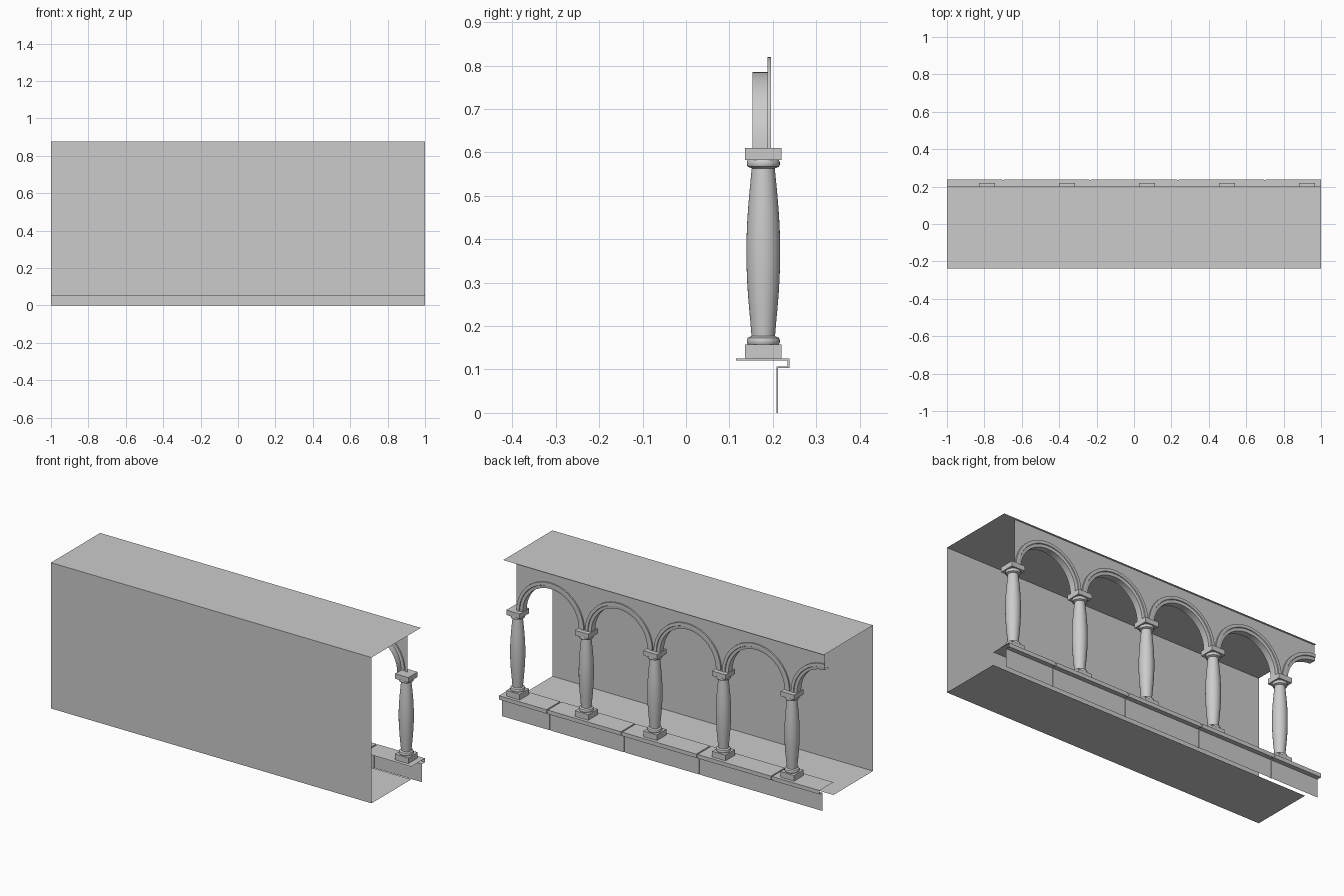
import bpy, bmesh, math

if "Cube" in bpy.data.objects:
    bpy.data.objects.remove(bpy.data.objects["Cube"])

PITCH = 1.925 / 4.5          # column spacing
X0, YC = 0.925, 0.178        # first column, column centre line
SPRING, TOP = 0.61, 0.875    # arch springing and ceiling heights


def finish(name, bm, angle=None):
    bmesh.ops.remove_doubles(bm, verts=bm.verts, dist=1e-5)
    bmesh.ops.recalc_face_normals(bm, faces=bm.faces)
    me = bpy.data.meshes.new(name)
    bm.to_mesh(me)
    bm.free()
    ob = bpy.data.objects.new(name, me)
    bpy.context.collection.objects.link(ob)
    if angle:
        bpy.ops.object.select_all(action='DESELECT')
        ob.select_set(True)
        bpy.context.view_layer.objects.active = ob
        bpy.ops.object.shade_smooth_by_angle(angle=math.radians(angle))
    return ob


def loft(bm, rows, closed=False):
    """Skin a list of equal-length point rows with quads."""
    vs = [[bm.verts.new(p) for p in r] for r in rows]
    pairs = list(zip(vs, vs[1:])) + ([(vs[-1], vs[0])] if closed else [])
    for a, b in pairs:
        for i in range(len(a) - 1):
            bm.faces.new((a[i], a[i + 1], b[i + 1], b[i]))


def box(bm, cx, half, z0, z1):
    verts = bmesh.ops.create_cube(bm, size=1)['verts']
    bmesh.ops.scale(bm, vec=(2 * half, 2 * half, z1 - z0), verts=verts)
    bmesh.ops.translate(bm, vec=(cx, YC, (z0 + z1) / 2), verts=verts)


# Floor, back wall and ceiling: one open folded sheet
room = [(0.115, 0.053), (-0.238, 0.053), (-0.238, TOP), (0.2, TOP)]
bm = bmesh.new()
loft(bm, [[(x, y, z) for y, z in room] for x in (-1, 1)])
finish("room_shell", bm)

# Stone ledge and plinth with narrow recessed joints
outer = [(0.115, 0.125), (0.238, 0.125), (0.238, 0.103), (0.212, 0.103), (0.212, 0)]
inner = [(0.115, 0.121), (0.234, 0.121), (0.234, 0.107), (0.208, 0.107), (0.208, 0)]
stations = [(-1, outer)]
for j in (-0.7, -0.235, 0.235, 0.7):
    stations += [(j - 0.004, outer), (j - 0.004, inner),
                 (j + 0.004, inner), (j + 0.004, outer)]
stations.append((1, outer))
bm = bmesh.new()
loft(bm, [[(x, y, z) for y, z in prof] for x, prof in stations])
finish("ledge_blocks", bm)

# Columns: square blocks, rounded collars and a swelling shaft
N = 32
shaft = [(0.032, 0.157), (0.036, 0.158), (0.038, 0.162), (0.038, 0.168),
         (0.036, 0.173), (0.031, 0.175), (0.027, 0.177)]
for i in range(1, 12):
    t = i / 12
    shaft.append((0.0265 + 0.0125 * math.sin(math.pi * t), 0.177 + 0.386 * t))
shaft += [(0.0265, 0.563), (0.031, 0.565), (0.036, 0.567), (0.038, 0.571),
          (0.038, 0.578), (0.036, 0.582)]
for k in range(5):
    cx = X0 - k * PITCH
    bm = bmesh.new()
    loft(bm, [[(cx + r * math.cos(a), YC + r * math.sin(a), z) for r, z in shaft]
              for a in (2 * math.pi * i / N for i in range(N))], closed=True)
    finish(f"column_shaft_{k + 1}", bm, 40)
    bm = bmesh.new()
    box(bm, cx, 0.042, 0.125, 0.157)
    box(bm, cx, 0.042, 0.582, SPRING)
    finish(f"column_blocks_{k + 1}", bm)

# Arches: moulded rim, soffit, and the wall sheet above them
rim = [(0.21, 0.188), (0.21, 0.196), (0.193, 0.196), (0.191, 0.192),
       (0.175, 0.19), (0.175, 0.153)]
for k in range(5):
    cx = X0 - (k + 0.5) * PITCH
    half = k == 4                       # last arch stops at its crown
    steps = 12 if half else 24
    angs = [math.pi * i / 24 for i in range(steps + 1)]
    bm = bmesh.new()
    loft(bm, [[(cx + r * math.cos(a), y, SPRING + r * math.sin(a)) for r, y in rim]
              for a in angs])
    finish(f"arch_{k + 1}", bm, 30)
    edge = [(cx + 0.2 * math.cos(a), SPRING + 0.2 * math.sin(a)) for a in angs]
    edge.insert(0, (cx + PITCH / 2, SPRING))
    if not half:
        edge.append((cx - PITCH / 2, SPRING))
    bm = bmesh.new()
    loft(bm, [[(x, 0.188, z), (x, 0.188, TOP)] for x, z in edge])
    finish(f"arch_wall_{k + 1}", bm)
